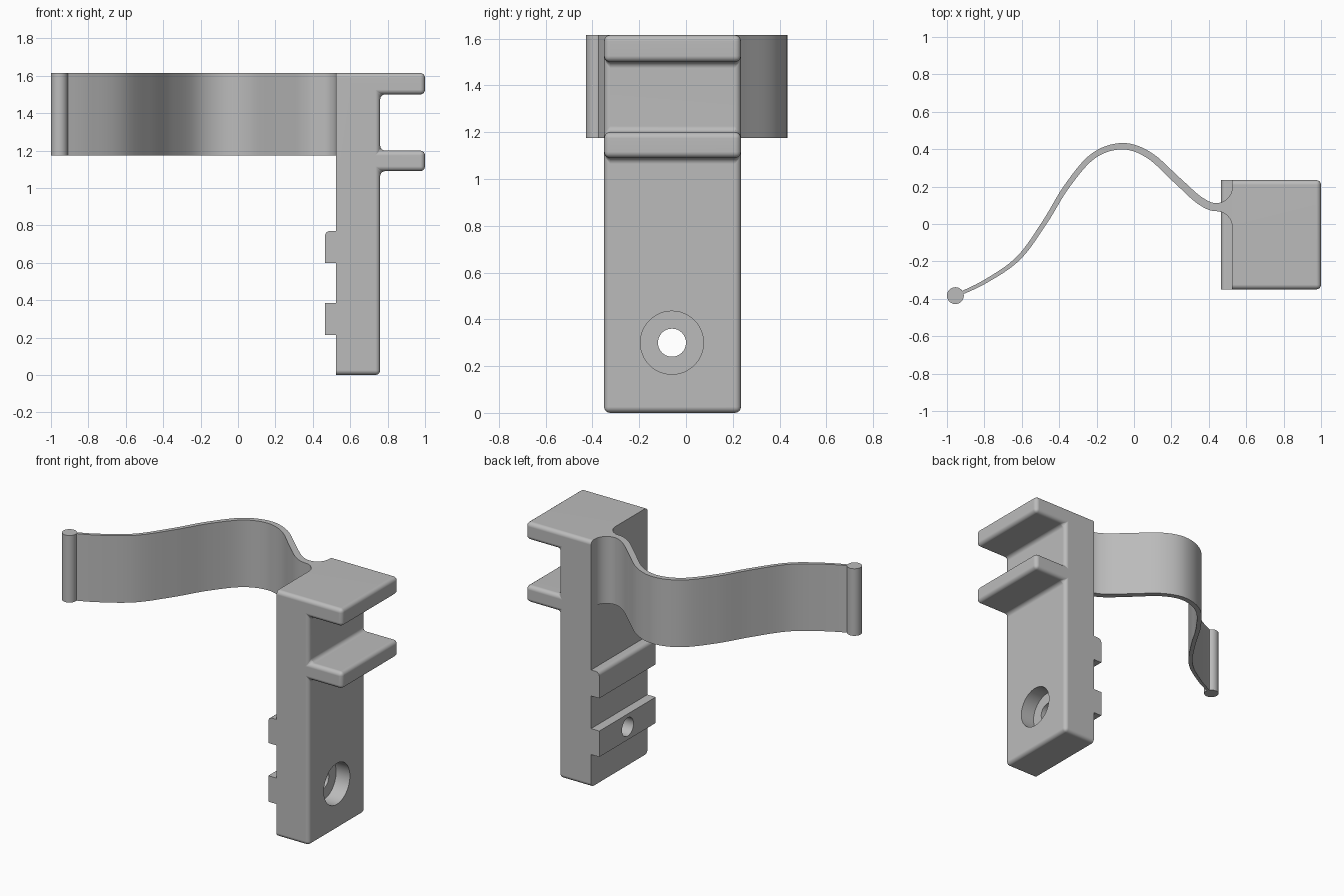
import bpy, bmesh, math
from mathutils import Vector, Matrix
from mathutils.geometry import interpolate_bezier

cube = bpy.data.objects.get("Cube")
if cube:
    bpy.data.objects.remove(cube, do_unlink=True)

grey = bpy.data.materials.new("plain grey")
grey.use_nodes = True
grey.diffuse_color = (0.5, 0.5, 0.5, 1)
grey.node_tree.nodes["Principled BSDF"].inputs["Base Color"].default_value = grey.diffuse_color

FRONT, BACK, TOP = -0.35, 0.235, 1.615
STRIP_BOTTOM = 1.175
PLATE_BACK, PLATE_FACE, LUG = 0.525, 0.76, 0.465


def make_object(name, bm):
    bmesh.ops.recalc_face_normals(bm, faces=bm.faces)
    mesh = bpy.data.meshes.new(name)
    bm.to_mesh(mesh)
    bm.free()
    mesh.materials.append(grey)
    obj = bpy.data.objects.new(name, mesh)
    bpy.context.collection.objects.link(obj)
    return obj


def extrude_outline(points, direction):
    bm = bmesh.new()
    face = bm.faces.new([bm.verts.new(p) for p in points])
    result = bmesh.ops.extrude_face_region(bm, geom=[face])
    verts = [g for g in result["geom"] if isinstance(g, bmesh.types.BMVert)]
    bmesh.ops.translate(bm, vec=direction, verts=verts)
    return bm


def cylinder(name, radius, centre, length, turn=Matrix()):
    bm = bmesh.new()
    bmesh.ops.create_cone(bm, cap_ends=True, segments=48, radius1=radius, radius2=radius,
                          depth=length, matrix=Matrix.Translation(centre) @ turn)
    return make_object(name, bm)


def smooth(obj):
    bpy.ops.object.select_all(action='DESELECT')
    obj.select_set(True)
    bpy.context.view_layer.objects.active = obj
    bpy.ops.object.shade_smooth_by_angle(angle=math.radians(30))


# Bracket: side profile with two arms in front and two lugs behind
profile = [(PLATE_BACK, 0), (PLATE_FACE, 0)]
for low, high in ((1.09, 1.2), (1.5, TOP)):
    profile += [(PLATE_FACE, low), (1, low), (1, high)]
    if high < TOP:
        profile.append((PLATE_FACE, high))
profile.append((PLATE_BACK, TOP))
for low, high in ((0.6, 0.77), (0.215, 0.385)):
    profile += [(PLATE_BACK, high), (LUG, high), (LUG, low), (PLATE_BACK, low)]
bm = extrude_outline([(x, FRONT, z) for x, z in profile], (0, BACK - FRONT, 0))


# Rounded edges everywhere but the back, plus the top of the upper lug
def is_rounded(edge):
    mid = (edge.verts[0].co + edge.verts[1].co) / 2
    on_lug = mid.x < LUG + 0.01 and mid.z > 0.76
    across = abs(edge.verts[0].co.y - edge.verts[1].co.y) > 0.1
    return mid.x > PLATE_BACK + 0.01 or (on_lug and across)


bmesh.ops.bevel(bm, geom=[e for e in bm.edges if is_rounded(e)], offset=0.026,
                offset_type='OFFSET', segments=4, profile=0.5, affect='EDGES')
bracket = make_object("bracket", bm)

# Screw hole with a wide counterbore
sideways = Matrix.Rotation(math.pi / 2, 4, 'Y')
for name, radius, x, length in (("screw_hole_cutter", 0.06, 0.6, 0.6),
                                ("counterbore_cutter", 0.135, 0.81, 0.3)):
    cutter = cylinder(name, radius, (x, -0.06, 0.3), length, sideways)
    cut = bracket.modifiers.new(name, 'BOOLEAN')
    cut.operation = 'DIFFERENCE'
    cut.solver = 'EXACT'
    cut.object = cutter
    bpy.context.view_layer.objects.active = bracket
    bpy.ops.object.modifier_apply(modifier=cut.name)
    bpy.data.objects.remove(cutter, do_unlink=True)
smooth(bracket)
bracket.modifiers.new("even_shading", 'WEIGHTED_NORMAL').keep_sharp = True

# Spring strip: smooth centre line that thickens towards the bracket
knots = [Vector(p) for p in ((-0.955, -0.383), (-0.8, -0.31), (-0.62, -0.185), (-0.48, 0.005),
                             (-0.36, 0.2), (-0.22, 0.362), (-0.065, 0.416), (0.08, 0.368),
                             (0.23, 0.234), (0.35, 0.127), (0.44, 0.09))]
tangents = [(knots[min(i + 1, len(knots) - 1)] - knots[max(i - 1, 0)]) / 6
            for i in range(len(knots))]
tangents[-1] = Vector((0.03, 0))
centre_line = []
for i in range(len(knots) - 1):
    centre_line += interpolate_bezier(knots[i], knots[i] + tangents[i],
                                      knots[i + 1] - tangents[i + 1], knots[i + 1], 9)[:-1]
centre_line.append(knots[-1])

flare = PLATE_BACK - knots[-1].x


def strip_side(sign):
    side = []
    for i, p in enumerate(centre_line):
        along = centre_line[min(i + 1, len(centre_line) - 1)] - centre_line[max(i - 1, 0)]
        normal = Vector((-along.y, along.x)).normalized()
        if i == len(centre_line) - 1:
            normal = Vector((0, 1))
        half = 0.017 + 0.009 * (p.x + 0.06)
        side.append(p + normal * half * sign)
    # Quarter-round flare into the bracket
    root = side[-1].copy()
    for step in range(1, 9):
        a = step / 8 * math.pi / 2
        side.append(root + flare * Vector((math.sin(a), sign * (1 - math.cos(a)))))
    side.append(side[-1] + Vector((0.005, 0)))
    return side


outline = strip_side(1) + strip_side(-1)[::-1]
strip = make_object("spring_strip", extrude_outline(
    [(p.x, p.y, STRIP_BOTTOM) for p in outline], (0, 0, TOP - STRIP_BOTTOM)))
smooth(strip)

# Round bead at the free end of the strip
bead = cylinder("end_bead", 0.045, (-0.955, -0.383, (STRIP_BOTTOM + TOP) / 2), TOP - STRIP_BOTTOM)
smooth(bead)
